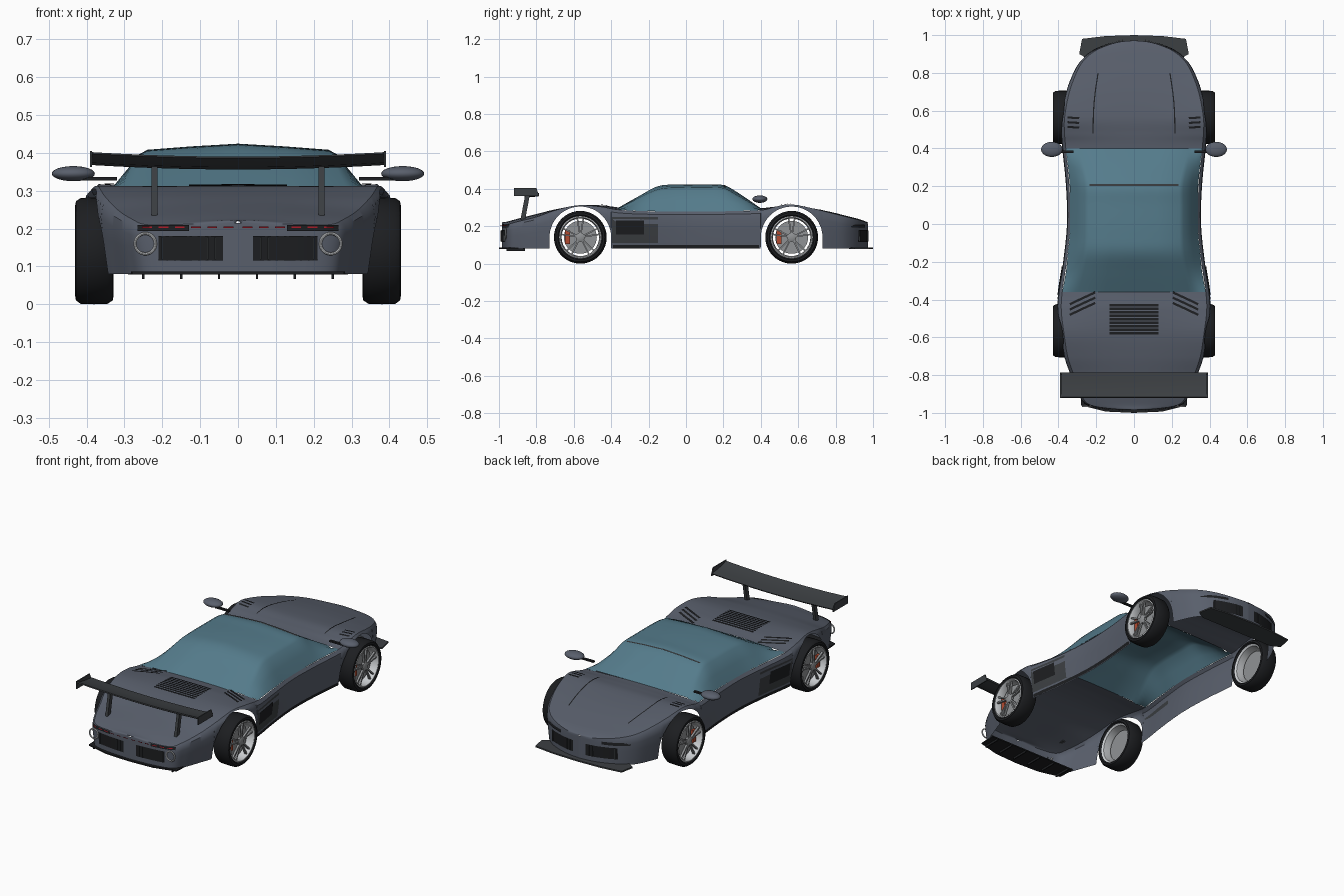
import bpy, bmesh, math
from mathutils import Vector, Matrix

if "Cube" in bpy.data.objects:
    bpy.data.objects.remove(bpy.data.objects["Cube"])

def mat(name, *rgb):
    m = bpy.data.materials.new(name)
    m.diffuse_color = (*rgb, 1)
    m.use_nodes = True
    m.node_tree.nodes["Principled BSDF"].inputs["Base Color"].default_value = m.diffuse_color
    return m

PAINT, GLASS = mat("paint", .10, .115, .15), mat("glass", .09, .20, .26)
BLACK, DARK = mat("black", .012, .013, .015), mat("dark", .045, .05, .055)
METAL, SILVER = mat("metal", .28, .29, .3), mat("silver", .6, .62, .64)
RED, ORANGE = mat("red", .4, .01, .02), mat("orange", .45, .07, .03)

def finish(name, bm, m, mirror=True, angle=35):
    bmesh.ops.remove_doubles(bm, verts=bm.verts, dist=1e-5)
    bmesh.ops.recalc_face_normals(bm, faces=bm.faces)
    me = bpy.data.meshes.new(name)
    bm.to_mesh(me)
    bm.free()
    ob = bpy.data.objects.new(name, me)
    bpy.context.collection.objects.link(ob)
    me.materials.append(m)
    bpy.ops.object.select_all(action='DESELECT')
    ob.select_set(True)
    bpy.context.view_layer.objects.active = ob
    bpy.ops.object.shade_smooth_by_angle(angle=math.radians(angle))
    if mirror:
        ob.modifiers.new("mirror", 'MIRROR').merge_threshold = .0005
    return ob

def add_grid(bm, rows, closed=False):
    vs = [[bm.verts.new(p) for p in r] for r in rows]
    for a, b in zip(vs, vs[1:]):
        n = len(a)
        for i in range(n if closed else n - 1):
            j = (i + 1) % n
            bm.faces.new((a[i], a[j], b[j], b[i]))
    return vs

def add_prism(bm, pts, axis, lo, hi):
    put = lambda p, c: p[:axis] + (c,) + p[axis:]
    vs = add_grid(bm, [[put(p, lo) for p in pts], [put(p, hi) for p in pts]], True)
    bm.faces.new(vs[0])
    bm.faces.new(vs[1])

def add_box(bm, c, s, rot=Matrix()):
    bmesh.ops.create_cube(bm, size=1, matrix=Matrix.Translation(c) @ rot @ Matrix.Diagonal((*s, 1)))

def curve(ctrl, n):
    # Catmull-Rom through tuples
    c = [Vector(p) for p in ctrl]
    out = []
    for i in range(len(c) - 1):
        a, b, d, e = c[max(i - 1, 0)], c[i], c[i + 1], c[min(i + 2, len(c) - 1)]
        for k in range(n):
            t = k / n
            out.append(b + (d - a) * (t / 2) + (a * 2 - b * 5 + d * 4 - e) * (t * t / 2)
                       + (b * 3 - a - d * 3 + e) * (t ** 3 / 2))
    return out + [c[-1]]

def interp(tab, x):
    for a, b in zip(tab, tab[1:]):
        if x <= b[0]:
            t = max(0, (x - a[0]) / max(b[0] - a[0], 1e-9))
            return [p + (q - p) * t for p, q in zip(a, b)]
    return list(tab[-1])

# Body stations: y, half width, shoulder z, centre z
ST = curve([(-.985, 0, .215, .22), (-.978, .13, .212, .222), (-.955, .25, .21, .225),
            (-.9, .295, .225, .24), (-.8, .335, .25, .265), (-.7, .37, .285, .29),
            (-.58, .39, .312, .31), (-.46, .405, .305, .312), (-.36, .4, .288, .3),
            (-.2, .375, .28, .28), (0, .355, .28, .28), (.2, .36, .28, .28),
            (.4, .38, .286, .296), (.48, .387, .305, .305), (.56, .387, .317, .31),
            (.68, .365, .295, .295), (.78, .33, .27, .275), (.86, .285, .25, .255),
            (.92, .21, .235, .24), (.96, .1, .222, .226), (.972, 0, .215, .22)], 8)
XF = [(0, .95), (.4, .98), (.75, 1), (.92, .99), (1, .95)]
WY, ARCH = .565, .165

def side_x(y, z):
    _, w, zs, _ = interp(ST, y)
    return w * interp(XF, (z - .08) / (zs - .08))[1]

def deck_z(x, y):
    _, w, zs, zc = interp(ST, y)
    return zs + (zc - zs) * max(0, 1 - (x / max(.95 * w, 1e-4)) ** 2)

def end_y(x, z, s):
    x = x / interp(XF, (z - .08) / .135)[1]
    tab = sorted((p[1], p[0]) for p in ST if p[0] * s > .84)
    return interp(tab, x)[1]

# Body shell: side walls with wheel arches, front and rear decks
ys = [p[0] for p in ST]
for c in (-WY, WY):
    for e in (-ARCH, ARCH):
        ys += [c + e - .0004, c + e + .0004]
    ys += [c + ARCH * math.cos(math.pi * i / 24) for i in range(1, 24)]
ys = sorted(set(ys))
bm = bmesh.new()
walls, decks = [], {-1: [], 1: []}
for y in ys:
    _, w, zs, zc = interp(ST, y)
    d = abs(abs(y) - WY)
    zb = .14 + math.sqrt(ARCH ** 2 - d * d) if d < ARCH else .08
    zb = min(zb, zs - .004)
    walls.append([(side_x(y, z), y, z) for z in (zb + (zs - zb) * k for k in (0, .25, .5, .75, .92, 1))])
    if y < -.3599 or y > .3999:
        decks[1 if y > 0 else -1].append([(w * u, y, deck_z(w * u, y)) for u in (.95, .8, .6, .4, .2, 0)])
for rows in (walls, decks[-1], decks[1]):
    add_grid(bm, rows)
bmesh.ops.dissolve_degenerate(bm, edges=bm.edges, dist=1e-6)
finish("body_shell", bm, PAINT)

# Glass canopy: y, base x/z, roof edge x/z, centre z
bm = bmesh.new()
rows = []
for y, xb, zb, xr, zr, zc in curve([
        (-.36, .38, .288, .3, .295, .3), (-.25, .36, .282, .275, .352, .362), (-.15, .35, .28, .255, .397, .414),
        (-.05, .34, .28, .25, .407, .423), (.1, .338, .28, .25, .407, .423), (.2, .34, .28, .25, .404, .42),
        (.28, .347, .282, .265, .362, .378), (.4, .361, .286, .3, .293, .296)], 5):
    rows.append([(xb, y, zb), (xb * .6 + xr * .4, y, zb * .55 + zr * .45), (xr + .012, y, zr - .012), (xr - .01, y, zr),
                 (xr * .5, y, zr * .45 + zc * .55), (0, y, zc)])
add_grid(bm, rows)
finish("glass_canopy", bm, GLASS, angle=40)
bm = bmesh.new()
add_grid(bm, [[(0, y, .4215), (.125, y, .4155), (.235, y, .406)] for y in (.2, .212)])
finish("roof_seam", bm, DARK)

def side_patch(name, y0, y1, z0, z1, m, off):
    bm = bmesh.new()
    add_grid(bm, [[(side_x(y, z) + off, y, z) for z in (z0, (z0 + z1) / 2, z1)]
                  for y in (y0 + (y1 - y0) * i / 10 for i in range(11))])
    finish(name, bm, m)

def end_patch(bm, s, x0, x1, z0, z1, off):
    add_grid(bm, [[(x, end_y(x, z, s) + s * off, z) for z in (z0, z1)]
                  for x in (x0 + (x1 - x0) * i / 8 for i in range(9))])

side_patch("side_panel", -.395, -.15, .11, .25, DARK, .002)
side_patch("side_intake", -.375, -.225, .155, .23, BLACK, .004)
side_patch("sill_strip", -.39, .39, .082, .1, BLACK, .003)

# End grilles and lamp strips
for s, end in ((-1, "rear"), (1, "front")):
    for name, m, x0, x1, z0, z1, off in (("grille", BLACK, .04, .21, .115, .18, .004),
                                         ("lamp_strip", BLACK, .13, .265, .194, .21, .005)):
        bm = bmesh.new()
        end_patch(bm, s, x0, x1, z0, z1, off)
        finish(f"{end}_{name}", bm, m)
    bm = bmesh.new()
    for x in (.06, .08, .2):
        add_box(bm, (x, end_y(x, .15, s) + s * .004, .148), (.004, .01, .06))
    finish(end + "_grille_fins", bm, DARK)
bm = bmesh.new()
for i in range(6):
    end_patch(bm, -1, .012 + i * .043, .038 + i * .043, .202, .206, .008)
finish("tail_light_dashes", bm, RED)

def add_ring(bm, c, R, r, axis):
    rows = []
    for i in range(33):
        a = math.tau * i / 32
        d = Vector((math.cos(a), 0, math.sin(a))) if axis == 1 else Vector((0, math.cos(a), math.sin(a)))
        n = Vector((0, 1, 0)) if axis == 1 else Vector((1, 0, 0))
        rows.append([Vector(c) + d * (R + r * math.cos(b)) + n * r * math.sin(b)
                     for b in (math.tau * k / 8 for k in range(8))])
    add_grid(bm, rows, True)

bm = bmesh.new()
add_ring(bm, (.245, -.965, .16), .027, .004, 1)
finish("exhaust_ring", bm, SILVER)

# Splitter, diffuser and fins
bm = bmesh.new()
add_prism(bm, [(0, 1.0), (.15, .995), (.275, .98), (.29, .9), (.24, .872), (0, .872)], 2, .079, .087)
finish("front_splitter", bm, DARK)
bm = bmesh.new()
add_prism(bm, [(0, -1.0), (.15, -.993), (.28, -.96), (.285, -.86), (0, -.86)], 2, .079, .086)
for x in (.05, .15, .25):
    add_box(bm, (x, -.91, .074), (.006, .1, .014))
finish("rear_diffuser", bm, BLACK)

# Deck seams, louvres and vents
def add_deck_strip(bm, pts, wid):
    rows = []
    for i, p in enumerate(pts):
        a, b = Vector(pts[max(i - 1, 0)]), Vector(pts[min(i + 1, len(pts) - 1)])
        n = (b - a).orthogonal().normalized() * wid / 2
        rows.append([(q.x, q.y, deck_z(q.x, q.y) + .004) for q in (Vector(p) - n, Vector(p) + n)])
    add_grid(bm, rows)

bm = bmesh.new()
add_deck_strip(bm, [tuple(p) for p in curve([(.217, .48), (.214, .6), (.205, .7), (.19, .8)], 4)], .006)
finish("hood_seam", bm, BLACK)
bm = bmesh.new()
for i in range(3):
    add_deck_strip(bm, [(.29, .51 + i * .025), (.32, .512 + i * .025), (.352, .514 + i * .025)], .011)
    add_deck_strip(bm, [(.205, -.362 - i * .028), (.275, -.394 - i * .028), (.34, -.425 - i * .028)], .012)
for i in range(9):
    add_deck_strip(bm, [(0, -.43 - i * .0185), (.065, -.43 - i * .0185), (.13, -.43 - i * .0185)], .012)
finish("deck_louvres", bm, BLACK)

# Rear wing
bm = bmesh.new()
prof = [(-.785, -.002), (-.83, .002), (-.88, .01), (-.915, .022), (-.92, .018), (-.88, -.006), (-.83, -.012), (-.79, -.009)]
vs = add_grid(bm, [[(x, y, z + .368 + .012 * (x / .39) ** 2) for y, z in prof]
                   for x in (.39 * i / 10 for i in range(11))], True)
bm.faces.new(vs[-1])
add_prism(bm, [(-.92, .405), (-.8, .405), (-.785, .362), (-.92, .362)], 0, .385, .391)
finish("rear_wing", bm, DARK)
bm = bmesh.new()
add_prism(bm, [(-.885, .235), (-.86, .235), (-.835, .367), (-.86, .367)], 0, .212, .228)
finish("wing_strut", bm, DARK)

# Mirrors
bm = bmesh.new()
bmesh.ops.create_uvsphere(bm, u_segments=24, v_segments=12, radius=1,
                          matrix=Matrix.Translation((.435, .395, .345)) @ Matrix.Diagonal((.057, .04, .02, 1)))
finish("mirror_housing", bm, PAINT, angle=60)
bm = bmesh.new()
add_box(bm, (.365, .382, .332), (.09, .014, .009))
finish("mirror_arm", bm, BLACK)

# Wheels
def add_lathe(bm, prof, cy, n=40):
    add_grid(bm, [[(x, cy + r * math.cos(a), .141 + r * math.sin(a)) for x, r in prof]
                  for a in (math.tau * i / n for i in range(n + 1))])

for end, cy in (("rear", -WY), ("front", WY)):
    bm = bmesh.new()
    add_lathe(bm, [(.34, .112), (.329, .12), (.331, .131), (.345, .14), (.38, .141), (.415, .14),
                   (.428, .131), (.43, .12), (.423, .112)], cy)
    finish(end + "_tyre", bm, BLACK)
    bm = bmesh.new()
    add_lathe(bm, [(.425, .113), (.427, .107), (.42, .102), (.38, .1), (.345, .104), (.338, .113)], cy)
    finish(end + "_rim", bm, SILVER)
    bm = bmesh.new()
    for i in range(5):
        rot = Matrix.Rotation(math.tau * i / 5, 4, 'X')
        for k in (-1, 1):
            r2 = rot @ Matrix.Rotation(k * .16, 4, 'X')
            add_box(bm, Vector((.413, cy, .141)) + r2 @ Vector((0, 0, .06)), (.012, .008, .088), r2)
    add_lathe(bm, [(.405, .024), (.418, .024), (.422, .016), (.422, 0)], cy, 20)
    finish(end + "_spokes", bm, METAL)
    bm = bmesh.new()
    add_lathe(bm, [(.38, 0), (.38, .088), (.39, .088), (.39, 0)], cy)
    finish(end + "_brake_disc", bm, METAL)
    bm = bmesh.new()
    add_box(bm, (.392, cy - .068, .141), (.022, .028, .07))
    finish(end + "_caliper", bm, ORANGE)
